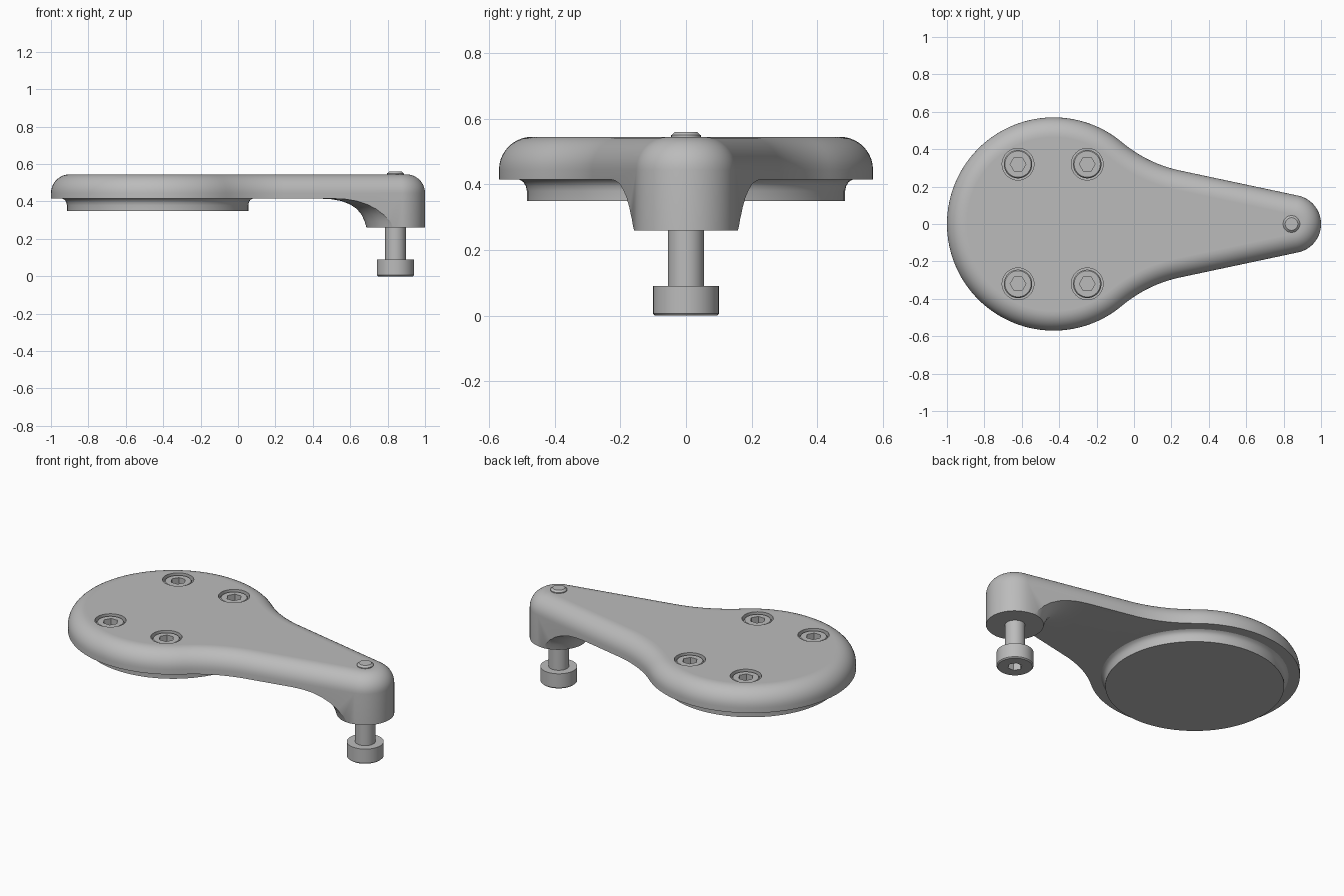
import bpy
import bmesh
from math import sin, cos, pi, radians
from mathutils import Vector

cube = bpy.data.objects.get("Cube")
if cube:
    bpy.data.objects.remove(cube, do_unlink=True)

metal = bpy.data.materials.new("grey metal")
metal.use_nodes = True
GREY = (0.5, 0.5, 0.5, 1)
metal.diffuse_color = GREY
metal.node_tree.nodes["Principled BSDF"].inputs["Base Color"].default_value = GREY


def loft(name, rings):
    """Skin closed rings of points into a capped solid."""
    bm = bmesh.new()
    loops = [[bm.verts.new(p) for p in ring] for ring in rings]
    n = len(loops[0])
    for a, b in zip(loops, loops[1:]):
        for i in range(n):
            j = (i + 1) % n
            bm.faces.new((a[i], a[j], b[j], b[i]))
    bm.faces.new(loops[0][::-1])
    bm.faces.new(loops[-1])
    bmesh.ops.recalc_face_normals(bm, faces=bm.faces)
    mesh = bpy.data.meshes.new(name)
    bm.to_mesh(mesh)
    bm.free()
    mesh.materials.append(metal)
    obj = bpy.data.objects.new(name, mesh)
    bpy.context.collection.objects.link(obj)
    return obj


def lathe(name, x, y, profile, sides=64):
    """Round solid from (radius, z) pairs, listed bottom to top."""
    return loft(name, [[(x + r * cos(2 * pi * i / sides), y + r * sin(2 * pi * i / sides), z)
                        for i in range(sides)] for r, z in profile])


def activate(obj):
    bpy.ops.object.select_all(action="DESELECT")
    obj.select_set(True)
    bpy.context.view_layer.objects.active = obj


def cut(obj, cutter):
    mod = obj.modifiers.new("cut", "BOOLEAN")
    mod.operation = "DIFFERENCE"
    mod.solver = "EXACT"
    mod.object = cutter
    activate(obj)
    bpy.ops.object.modifier_apply(modifier=mod.name)
    bpy.data.objects.remove(cutter, do_unlink=True)


def smooth(obj):
    activate(obj)
    bpy.ops.object.shade_smooth_by_angle(angle=radians(30))


# Main dimensions
DISC_X, DISC_R = -0.43, 0.57
TIP_X, TIP_R = 0.845, 0.155
BASE, UNDER, TOP, ROUND = 0.26, 0.415, 0.545, 0.1
TAPER, BLEND = radians(78), radians(50)


def direction(a):
    return Vector((cos(a), sin(a)))


def arc(centre, radius, start, end, steps):
    """Points and outward normals; a negative radius gives a hollow curve."""
    angles = [start + (end - start) * i / steps for i in range(steps + 1)]
    return [(centre + direction(a) * radius, direction(a)) for a in angles]


# Teardrop outline: tip arc, straight taper, hollow blend, big disc
disc, tip = Vector((DISC_X, 0)), Vector((TIP_X, 0))
k = cos(TAPER - BLEND)
offset = TIP_R + (TIP_X - DISC_X) * cos(TAPER)
blend_r = (DISC_R * k - offset) / (1 - k)
blend_c = disc + direction(BLEND) * (DISC_R + blend_r)
half = arc(tip, TIP_R, 0, TAPER, 20)
half += arc(blend_c, -blend_r, TAPER, BLEND, 14)
half += arc(disc, DISC_R, BLEND, pi, 44)[1:]
mirrored = [(Vector((p.x, -p.y)), Vector((n.x, -n.y))) for p, n in half[-2:0:-1]]
outline = half + mirrored


def ring(inset, z):
    return [(p.x - n.x * inset, p.y - n.y * inset, z) for p, n in outline]


# Arm body with rounded upper edge
STEPS = 10
rings = [ring(0, BASE)]
for s in range(STEPS + 1):
    a = pi / 2 * s / STEPS
    rings.append(ring(ROUND * (1 - cos(a)), TOP - ROUND + ROUND * sin(a)))
rings.append(ring(ROUND + 0.004, TOP))
body = loft("arm_body", rings)

# Hollow the underside, leaving a flared boss around the tip
flare = [(0.158, 0.2), (0.158, BASE), (0.168, 0.295), (0.185, 0.33), (0.21, 0.36),
         (0.245, 0.384), (0.29, 0.402), (0.345, 0.412), (0.4, UNDER)]
hollow = lathe("underside_cutter", TIP_X, 0, flare + [(2.2, UNDER), (2.2, 0.2)], 96)
bm = bmesh.new()
bm.from_mesh(hollow.data)
# Open the lathe into a ring by joining its first and last loops
caps = [f for f in bm.faces if len(f.verts) > 4]
edges = [e for f in caps for e in f.edges]
bmesh.ops.delete(bm, geom=caps, context="FACES_ONLY")
bmesh.ops.bridge_loops(bm, edges=list(set(edges)))
bmesh.ops.recalc_face_normals(bm, faces=bm.faces)
bm.to_mesh(hollow.data)
bm.free()
cut(body, hollow)

# Recessed socket screws in the disc
for i, x in enumerate((-0.62, -0.25)):
    for side, y in (("left", 0.32), ("right", -0.32)):
        cut(body, lathe("hole_cutter", x, y, [(0.085, 0.48), (0.085, 0.6)], 40))
        screw = lathe(f"screw_{i + 1}_{side}", x, y,
                      [(0.076, 0.47), (0.076, 0.53), (0.07, 0.537)], 40)
        cut(screw, lathe("hex_cutter", x, y, [(0.042, 0.495), (0.042, 0.6)], 6))
        smooth(screw)
smooth(body)

# Round pad under the disc
smooth(lathe("base_pad", DISC_X, 0,
             [(0.485, 0.35), (0.485, 0.38), (0.488, 0.395), (0.496, 0.408),
              (0.508, UNDER), (0.508, 0.43)], 96))

# Clamping bolt through the tip, head at the bottom
bolt = lathe("tip_bolt", TIP_X - 0.003, 0,
             [(0.094, 0), (0.1, 0.006), (0.1, 0.09), (0.055, 0.09), (0.055, 0.5),
              (0.045, 0.5), (0.045, 0.55), (0.034, 0.56)], 48)
cut(bolt, lathe("hex_cutter", TIP_X - 0.003, 0, [(0.04, -0.05), (0.04, 0.05)], 6))
smooth(bolt)
